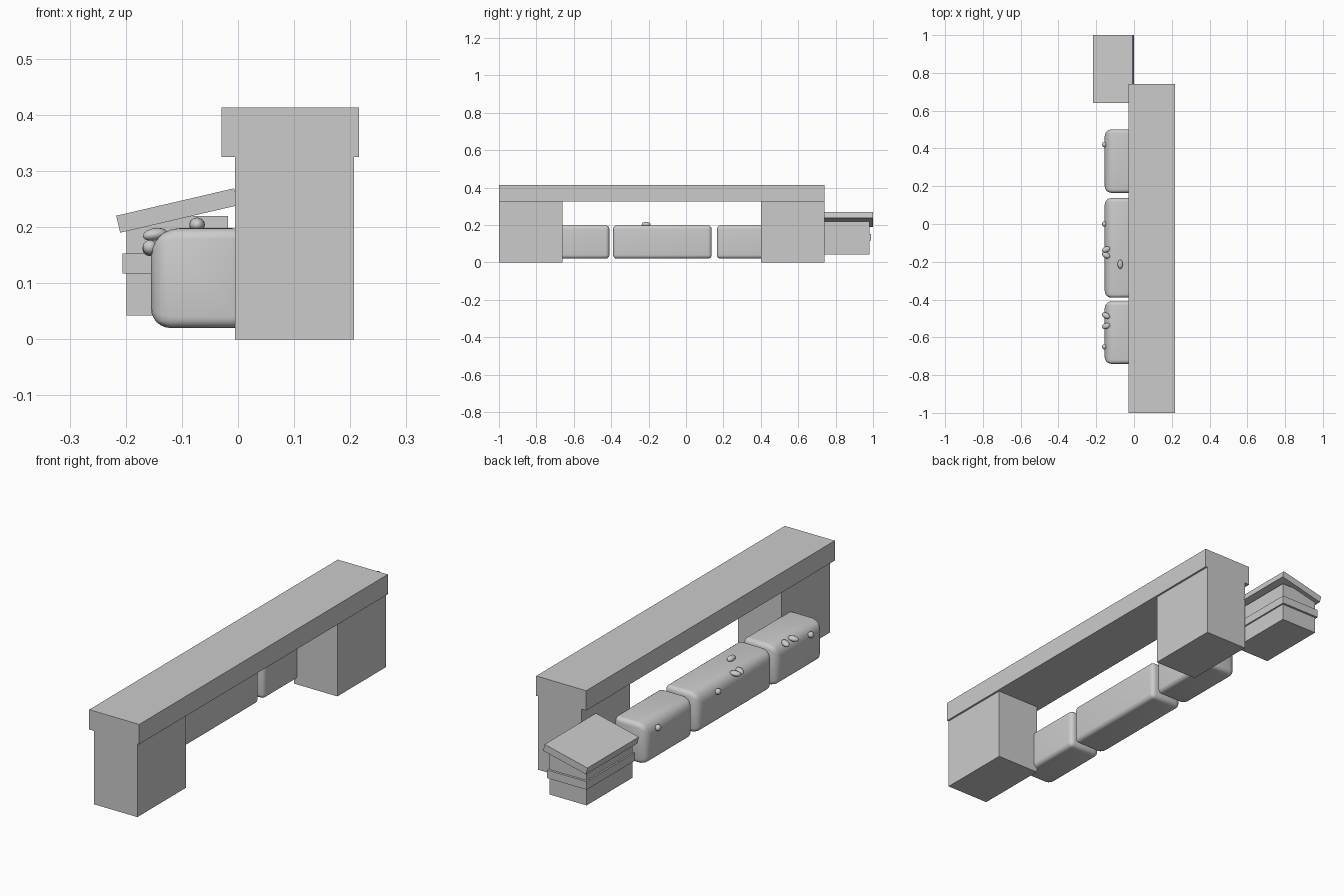
import bpy, bmesh, math
from mathutils import Matrix

if "Cube" in bpy.data.objects:
    bpy.data.objects.remove(bpy.data.objects["Cube"])


def box(name, x, y, z):
    """Box from (min, max) ranges on each axis."""
    bm = bmesh.new()
    bmesh.ops.create_cube(bm, size=1)
    for v in bm.verts:
        v.co = [r[0] + (c + 0.5) * (r[1] - r[0]) for c, r in zip(v.co, (x, y, z))]
    me = bpy.data.meshes.new(name)
    bm.to_mesh(me)
    bm.free()
    ob = bpy.data.objects.new(name, me)
    bpy.context.collection.objects.link(ob)
    return ob


def cushion(name, y):
    """Soft block: large rounding on the front edges, tighter elsewhere."""
    x, z = (-0.155, 0.01), (0.02, 0.198)
    ob = box(name, x, y, z)
    me = ob.data
    weights = me.attributes.new("bevel_weight_edge", 'FLOAT', 'EDGE')
    for e in me.edges:
        mid = (me.vertices[e.vertices[0]].co + me.vertices[e.vertices[1]].co) / 2
        w = 0.4
        if mid.x < x[0] + 0.01:
            w = 1.0 if mid.z > z[1] - 0.01 else 0.7
        weights.data[e.index].value = w
    mod = ob.modifiers.new("rounding", 'BEVEL')
    mod.limit_method = 'WEIGHT'
    mod.width = 0.05
    mod.segments = 6
    me.shade_smooth()
    return ob


def knob(name, loc, radii, turn=0.0, tilt=0.0):
    """Small smooth ellipsoid."""
    bm = bmesh.new()
    bmesh.ops.create_uvsphere(bm, u_segments=16, v_segments=10, radius=1)
    m = (Matrix.Translation(loc) @ Matrix.Rotation(turn, 4, 'Z')
         @ Matrix.Rotation(tilt, 4, 'Y') @ Matrix.Diagonal((*radii, 1)))
    bm.transform(m)
    me = bpy.data.meshes.new(name)
    bm.to_mesh(me)
    bm.free()
    me.shade_smooth()
    bpy.context.collection.objects.link(bpy.data.objects.new(name, me))


# Portal: two piers and a beam
box("front_pier", (-0.005, 0.207), (-1.0, -0.66), (0, 0.326))
box("back_pier", (-0.005, 0.207), (0.40, 0.74), (0, 0.326))
box("top_beam", (-0.029, 0.216), (-1.0, 0.74), (0.325, 0.413))

# Row of soft blocks
for name, y in (("front_block", (-0.74, -0.41)),
                ("middle_block", (-0.39, 0.137)),
                ("back_block", (0.165, 0.50))):
    cushion(name, y)

# Knobs on the block faces
for i, (y, z) in enumerate(((0.42, 0.161), (0.0, 0.161), (-0.65, 0.164))):
    knob(f"side_knob_{i}", (-0.157, y, z), (0.013, 0.014, 0.013))
# Knobs on the upper edge, in pairs
for i, (y, turn) in enumerate(((-0.135, 0.4), (-0.165, -0.5), (-0.485, -0.5), (-0.54, 0.3))):
    knob(f"edge_knob_{i}", (-0.148, y, 0.187), (0.023, 0.015, 0.011), turn, -0.15)
knob("top_knob", (-0.073, -0.213, 0.204), (0.014, 0.024, 0.013))

# Small box with a trim band and sloped lid
box("bin_body", (-0.199, -0.018), (0.66, 0.98), (0.042, 0.22))
box("bin_band", (-0.206, -0.011), (0.652, 0.99), (0.117, 0.153))
lid = box("bin_lid", (0, 0.2156), (0.64, 1.0), (0, 0.031))
lid.data.transform(Matrix.Translation((-0.21, 0, 0.19))
                   @ Matrix.Rotation(math.radians(-13.1), 4, 'Y'))
